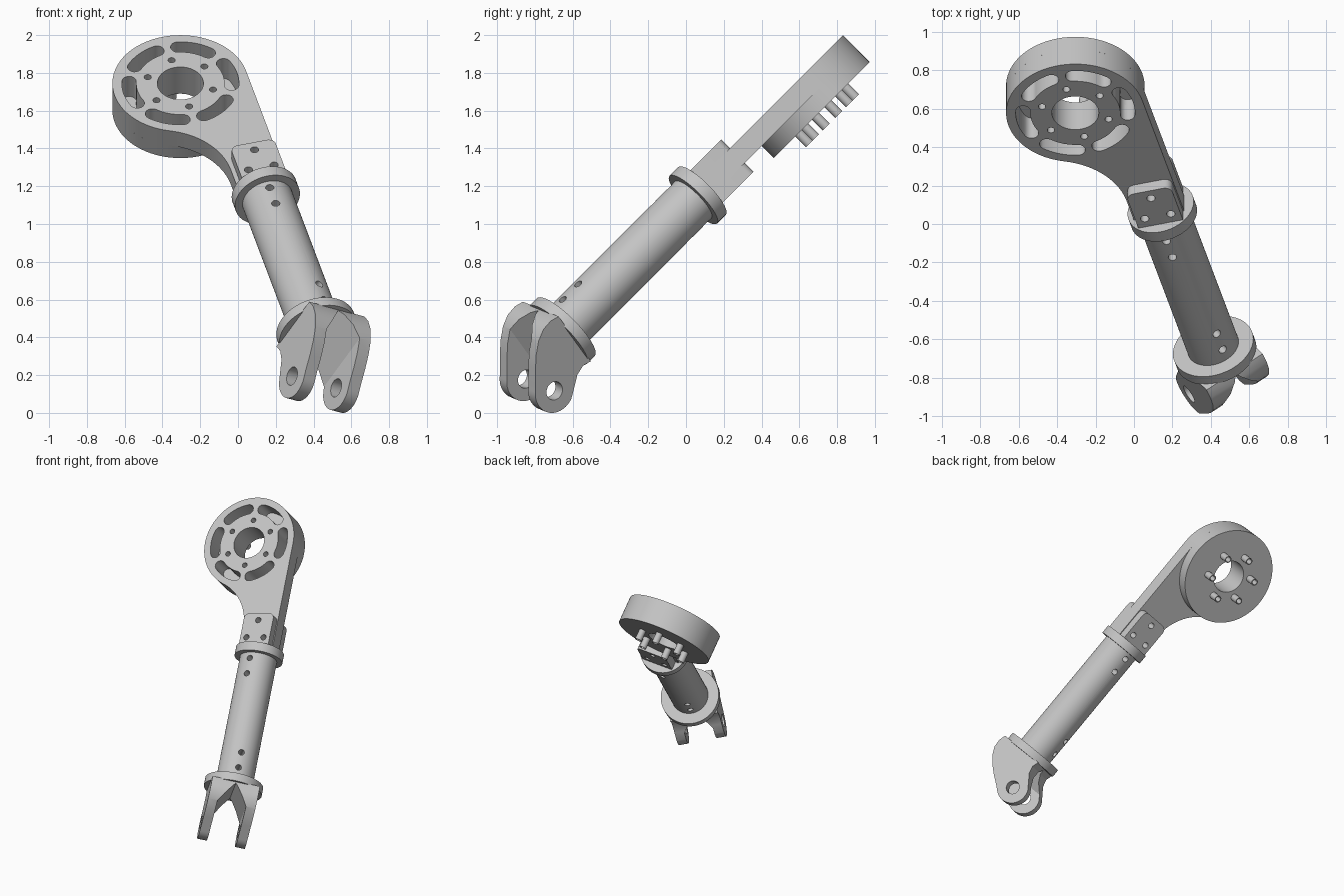
import bpy, bmesh
from math import sin, cos, pi, radians, atan2
from mathutils import Matrix, Vector

cube = bpy.data.objects.get("Cube")
if cube:
    bpy.data.objects.remove(cube)

grey = bpy.data.materials.new("light_grey_metal")
grey.use_nodes = True
grey.diffuse_color = (0.55, 0.55, 0.55, 1)
grey.node_tree.nodes["Principled BSDF"].inputs["Base Color"].default_value = (0.55, 0.55, 0.55, 1)


def frame(x, y, z, origin=(0, 0, 0)):
    m = Matrix((x, y, z)).transposed().to_4x4()
    m.translation = Vector(origin)
    return m


# Whole arm: local x across, local -y down the shaft, local z out of the ring face
place = (Matrix.Translation((-0.305, 0.577, 1.745))
         @ Matrix.Rotation(radians(45), 4, 'X') @ Matrix.Rotation(radians(15), 4, 'Z'))
FLAT = Matrix.Identity(4)
AXIS = (0.234, 0, -0.055)
SHAFT = frame((1, 0, 0), (0, 0, 1), (0, -1, 0), AXIS)
TURN = radians(32)
PIN_DIR = Vector((cos(TURN), 0, -sin(TURN)))
SIDE_DIR = Vector((sin(TURN), 0, cos(TURN)))
FORK = frame(SIDE_DIR, (0, -1, 0), PIN_DIR, AXIS)
CROSS = frame(PIN_DIR, (0, -1, 0), SIDE_DIR, AXIS)


def arc(cx, cy, r, a0, a1, n):
    return [(cx + r * cos(a0 + (a1 - a0) * i / n), cy + r * sin(a0 + (a1 - a0) * i / n))
            for i in range(n + 1)]


def circle(r, cx=0, cy=0, n=64):
    return arc(cx, cy, r, 0, 2 * pi, n)[:-1]


def solid(name, prisms):
    """Make one object from (outline, z0, z1, frame) prisms."""
    bm = bmesh.new()
    for outline, z0, z1, m in prisms:
        low = [bm.verts.new(m @ Vector((x, y, z0))) for x, y in outline]
        high = [bm.verts.new(m @ Vector((x, y, z1))) for x, y in outline]
        bm.faces.new(low)
        bm.faces.new(high)
        for i in range(len(low)):
            j = (i + 1) % len(low)
            bm.faces.new((low[i], low[j], high[j], high[i]))
    bm.transform(place)
    bmesh.ops.recalc_face_normals(bm, faces=bm.faces)
    mesh = bpy.data.meshes.new(name)
    bm.to_mesh(mesh)
    bm.free()
    mesh.materials.append(grey)
    ob = bpy.data.objects.new(name, mesh)
    bpy.context.collection.objects.link(ob)
    return ob


def cut(ob, *cutters):
    for c in cutters:
        mod = ob.modifiers.new("cut", 'BOOLEAN')
        mod.operation = 'DIFFERENCE'
        mod.solver = 'EXACT'
        mod.object = c
    bpy.context.view_layer.update()
    mesh = bpy.data.meshes.new_from_object(ob.evaluated_get(bpy.context.evaluated_depsgraph_get()))
    ob.modifiers.clear()
    ob.data = mesh


# Ring head and the plate that flows from it into the socket
RING = 0.36
neck_dir = atan2(-0.694, 0.31)
outline = [(RING, 0.86), (0.09, 0.86)]
outline += arc(-0.31, 0.694, 0.4, 0, neck_dir, 20)
outline += arc(0, 0, RING, neck_dir + pi, 2 * pi, 56)[1:]
plate = solid("head_plate", [([(x, -y) for x, y in outline], -0.11, 0, FLAT)])
disc = solid("ring_back", [(circle(RING, n=80), -0.2, -0.11, FLAT)])
sixths = [k * pi / 3 for k in range(6)]
spots = [(0.179 * cos(a + pi / 6), 0.179 * sin(a + pi / 6)) for a in sixths]
pins = solid("ring_pins", [(circle(0.026, x, y, 20), -0.28, -0.2, FLAT) for x, y in spots])


def slot(mid):
    h, r, w = radians(18), 0.272, 0.038
    a, b = mid - h, mid + h
    return (arc(0, 0, r + w, a, b, 12)
            + arc(r * cos(b), r * sin(b), w, b, b + pi, 8)[1:-1]
            + arc(0, 0, r - w, b, a, 12)
            + arc(r * cos(a), r * sin(a), w, a + pi, a + 2 * pi, 8)[1:-1])


bore = solid("bore_cutter", [(circle(0.122), -0.4, 0.1, FLAT)])
slots = solid("slot_cutter", [(slot(a), -0.15, 0.1, FLAT) for a in sixths])
screws = solid("screw_cutter", [(circle(0.019, x, y, 20), -0.4, 0.1, FLAT) for x, y in spots])

# Socket block clamped round the plate, with three bolt holes
top = 0.59
block_outline = ([(0.114, -0.86), (0.354, -0.86)] + arc(0.314, -top - 0.04, 0.04, 0, pi / 2, 6)
                 + arc(0.154, -top - 0.04, 0.04, pi / 2, pi, 6))
block = solid("socket_block", [(block_outline, -0.175, 0.065, FLAT)])
bolt_at = [(0.234, -0.645), (0.164, -0.782), (0.304, -0.782)]
bolts = solid("bolt_cutter", [(circle(0.022, x, y, 20), -0.4, 0.3, FLAT) for x, y in bolt_at])

# Shaft with collar and flange, cross drilled at both ends
shaft = solid("shaft", [(circle(0.137), 0.87, 1.93, SHAFT)])
collar = solid("collar", [(circle(0.178), 0.84, 0.908, SHAFT)])
flange = solid("flange", [(circle(0.216), 1.895, 1.957, SHAFT)])
upper = [(circle(0.022, 0.234, -t, 20), -0.4, 0.3, FLAT) for t in (0.955, 1.077)]
lower = [(circle(0.022, 0, t, 20), -0.3, 0.3, CROSS) for t in (1.7, 1.82)]
drill = solid("drill_cutter", upper + lower)

# Fork: curved lug profile, opened by a V-throated gap and bored for a pin
OUT, INN = 0.178, 0.107
lug = [(-0.15, 1.95), (0.19, 1.95), (0.205, 2.0), (0.2, 2.06), (0.17, 2.12), (0.12, 2.175),
       (0.06, 2.225), (-0.01, 2.275)]
lug += arc(-0.12, 2.21, 0.12, radians(50), radians(205), 18)
lug += [(-0.185, 2.1), (-0.15, 2.055), (-0.135, 2.0)]
fork = solid("fork", [(lug, -OUT, OUT, FORK)])
gap = solid("gap_cutter", [([(0, 1.965), (INN, 2.12), (INN, 2.5), (-INN, 2.5), (-INN, 2.12)],
                            -0.5, 0.5, CROSS)])
pin_hole = solid("pin_hole_cutter", [(circle(0.05, -0.12, 2.21, 32), -0.5, 0.5, FORK)])

cut(plate, bore, slots, screws, bolts)
cut(disc, bore, slots, screws)
cut(pins, screws)
cut(block, bolts)
cut(shaft, drill)
cut(fork, gap, pin_hole)
for c in (bore, slots, screws, bolts, drill, gap, pin_hole):
    bpy.data.objects.remove(c)

# Smooth the curved walls, keep edges sharp
bpy.ops.object.select_all(action='DESELECT')
parts = (plate, disc, pins, block, shaft, collar, flange, fork)
for ob in parts:
    ob.select_set(True)
bpy.context.view_layer.objects.active = plate
bpy.ops.object.shade_smooth_by_angle(angle=radians(30))
